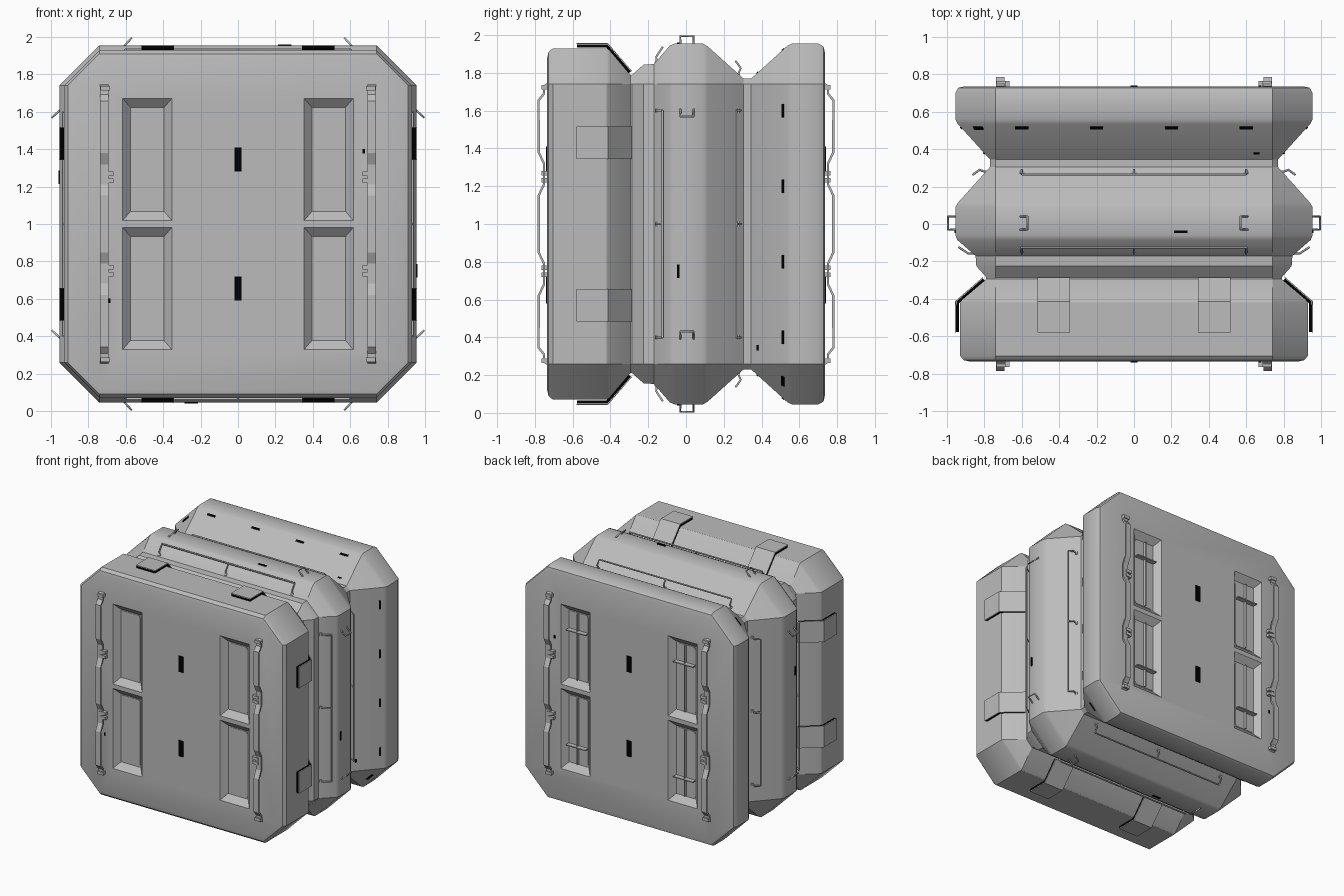
import bpy, bmesh
from math import sqrt, cos, sin, pi, radians
from mathutils import Vector

cube = bpy.data.objects.get("Cube")
if cube:
    bpy.data.objects.remove(cube)


def material(name, value):
    m = bpy.data.materials.new(name)
    m.use_nodes = True
    col = (value, value, value, 1)
    m.diffuse_color = col
    m.node_tree.nodes["Principled BSDF"].inputs["Base Color"].default_value = col
    return m


GREY = material("hull grey", 0.5)
BLACK = material("marking black", 0.0)


def add_mesh(name, verts, faces, mat=GREY):
    me = bpy.data.meshes.new(name)
    me.from_pydata([tuple(v) for v in verts], [], faces)
    bm = bmesh.new()
    bm.from_mesh(me)
    bmesh.ops.recalc_face_normals(bm, faces=bm.faces)
    bm.to_mesh(me)
    bm.free()
    me.materials.append(mat)
    ob = bpy.data.objects.new(name, me)
    bpy.context.collection.objects.link(ob)
    return ob


def spun(x, y, r, turn=0):
    """Point on the upper side, turned about the long axis in quarter turns."""
    a = turn * pi / 2
    return Vector((x * cos(a) + r * sin(a), y, 1 - x * sin(a) + r * cos(a)))


def ribbon(name, path, width, thick, mat=GREY):
    """Flat strip along a path, spread by the width vector."""
    n = len(path)
    verts = [p - width / 2 for p in path] + [p + width / 2 for p in path]
    ob = add_mesh(name, verts, [(i, i + 1, n + i + 1, n + i) for i in range(n - 1)], mat)
    mod = ob.modifiers.new("thickness", 'SOLIDIFY')
    mod.thickness = thick
    mod.offset = 0
    return ob


def side_ribbon(name, x, w, path, thick, mat, turn):
    width = spun(w, 0, 0, turn) - spun(0, 0, 0, turn)
    return ribbon(name, [spun(x, y, r, turn) for y, r in path], width, thick, mat)


def tube(name, paths, radius):
    cu = bpy.data.curves.new(name, 'CURVE')
    cu.dimensions = '3D'
    cu.bevel_depth = radius
    cu.bevel_resolution = 1
    cu.use_fill_caps = True
    for path in paths:
        sp = cu.splines.new('POLY')
        sp.points.add(len(path) - 1)
        for pt, p in zip(sp.points, path):
            pt.co = (*p, 1)
    cu.materials.append(GREY)
    ob = bpy.data.objects.new(name, cu)
    bpy.context.collection.objects.link(ob)
    return ob


# Hull: octagonal rings lofted from front to back
FLAT = 0.74
profile = [(-0.735, 0.88), (-0.728, 0.91), (-0.705, 0.93), (-0.42, 0.93), (-0.405, 0.92),
           (-0.295, 0.79), (-0.285, 0.79), (-0.225, 0.843), (-0.17, 0.847), (-0.085, 0.945),
           (-0.06, 0.955), (0.09, 0.955), (0.115, 0.94), (0.305, 0.77), (0.345, 0.77),
           (0.535, 0.942), (0.56, 0.955), (0.70, 0.955), (0.728, 0.94), (0.735, 0.91)]
verts, faces = [], []
for y, r in profile:
    for turn in range(4):
        verts += [spun(-FLAT, y, r, turn), spun(FLAT, y, r, turn)]
for i in range(len(profile) - 1):
    for j in range(8):
        k = (j + 1) % 8
        faces.append((i * 8 + j, i * 8 + k, i * 8 + 8 + k, i * 8 + 8 + j))
last = len(verts) - 8
faces += [tuple(range(8)), tuple(range(last, last + 8))]
hull = add_mesh("hull", verts, faces)

# Sloped window recesses cut into both end faces
WX, WZ, DEPTH = 0.485, 0.345, 0.045
cut_verts, cut_faces = [], []
for end in (-1, 1):
    for sx in (-1, 1):
        for sz in (-1, 1):
            b = len(cut_verts)
            for hw, hh, y in ((0.132, 0.322, 0.736), (0.09, 0.278, 0.735 - DEPTH)):
                grow = 1.03 if y > 0.735 else 1
                for cx, cz in ((-1, -1), (1, -1), (1, 1), (-1, 1)):
                    cut_verts.append((sx * WX + cx * hw * grow, end * (y + (grow - 1) * 0.1),
                                      1 + sz * WZ + cz * hh * grow))
            cut_faces += [(b, b + 1, b + 2, b + 3), (b + 4, b + 5, b + 6, b + 7)]
            cut_faces += [(b + i, b + (i + 1) % 4, b + 4 + (i + 1) % 4, b + 4 + i) for i in range(4)]
cutter = add_mesh("recess_cutter", cut_verts, cut_faces)
cutter.hide_render = True
cutter.hide_set(True)
mod = hull.modifiers.new("recesses", 'BOOLEAN')
mod.object = cutter
mod.solver = 'EXACT'
bpy.context.view_layer.objects.active = hull
hull.select_set(True)
bpy.ops.object.modifier_apply(modifier=mod.name)
bpy.ops.object.shade_smooth_by_angle(angle=radians(32))
bpy.data.objects.remove(cutter)


def pane(name, cx, y, cz, hw, hh, rad):
    """Rounded window plate."""
    pts = []
    for q, (sx, sz) in enumerate(((1, 1), (-1, 1), (-1, -1), (1, -1))):
        for s in range(4):
            a = (q + s / 3) * pi / 2
            pts.append((cx + sx * (hw - rad) + rad * cos(a), y, cz + sz * (hh - rad) + rad * sin(a)))
    ob = add_mesh(name, pts, [tuple(range(len(pts)))])
    ob.modifiers.new("thickness", 'SOLIDIFY').thickness = 0.008
    ob.modifiers["thickness"].offset = 0


# Parts on the two end faces
rail = [(0.735, 0.74), (0.75, 0.73), (0.752, 0.69), (0.78, 0.655), (0.78, 0.38), (0.752, 0.32),
        (0.752, 0.21), (0.78, 0.15)]
rail += [(y, -z) for y, z in reversed(rail)]
for end, label in ((-1, "front"), (1, "back")):
    floor_y = end * (0.735 - DEPTH)
    for sx in (-1, 1):
        ribbon(label + "_grab_rail", [Vector((sx * 0.715, end * y, 1 + z)) for y, z in rail],
               Vector((0.045, 0, 0)), 0.012)
        for x, z in ((0.71, 0.725), (0.69, 0.268), (0.69, 0.232)):
            for sz in (-1, 1):
                ribbon(label + "_rail_clip", [Vector((sx * x, end * 0.75, 1 + sz * z + d))
                                              for d in (-0.012, 0.012)], Vector((0.05, 0, 0)), 0.03)
        for sz in (-1, 1):
            pane(label + "_window", sx * WX, floor_y, 1 + sz * WZ, 0.086, 0.272, 0.02)
            if end > 0:
                # Crossed bars inside the rear windows
                ribbon("window_upright", [Vector((sx * WX, 0.70, 1 + sz * WZ + d)) for d in (-0.27, 0.27)],
                       Vector((0, 0.03, 0)), 0.008)
                ribbon("window_crossbar", [Vector((sx * WX + d, 0.712, 1 + sz * 0.47)) for d in (-0.088, 0.088)],
                       Vector((0, 0.04, 0)), 0.008)
    for z in (0.345, -0.345):
        ribbon(label + "_marking", [Vector((0, end * 0.737, 1 + z + d)) for d in (-0.065, 0.065)],
               Vector((0.04, 0, 0)), 0.006, BLACK)
    for x, z in ((0.672, 0.39), (-0.688, -0.41)):
        ribbon(label + "_small_mark", [Vector((x, end * 0.737, 1 + z + d)) for d in (-0.012, 0.012)],
               Vector((0.012, 0, 0)), 0.006, BLACK)

# Parts repeated on the four long sides
SLOPE = 0.172 / 0.19


def slope_path(y, half):
    r = 0.77 + (y - 0.345) * SLOPE + 0.002
    return [(y - half, r - half * SLOPE), (y + half, r + half * SLOPE)]


pad = [(-0.58, 0.955), (-0.415, 0.955), (-0.288, 0.808)]
under = [(-0.578, 0.943), (-0.419, 0.943), (-0.298, 0.803)]
hooks = ([(-0.155, 0.855), (-0.158, 0.885), (-0.125, 0.935)],
         [(0.275, 0.79), (0.29, 0.825), (0.265, 0.86)])
for turn in range(4):
    for x in (-0.43, 0.43):
        side_ribbon("latch_pad", x, 0.174, pad, 0.006, GREY, turn)
        side_ribbon("latch_pad_base", x, 0.17, under, 0.016, BLACK, turn)
    # Long handrails on hooked posts
    for hook in hooks:
        y, r = hook[-1]
        paths = [[spun(x, hy, hr, turn) for hy, hr in hook] for x in (-0.6, 0, 0.6)]
        paths.append([spun(-0.6, y, r, turn), spun(0.6, y, r, turn)])
        tube("handrail", paths, 0.006)
        for x in (-0.6, 0, 0.6):
            foot = hook[0]
            tube("handrail_foot", [[spun(x - 0.012, *foot, turn), spun(x + 0.012, *foot, turn)]], 0.012)
    # Leaning tether loops on the middle ridge
    for s in (-1, 1):
        tube("tether_loop", [[spun(s * x, y, r, turn) for x, y, r in
                              ((0.61, -0.03, 0.95), (0.57, -0.03, 0.994), (0.57, 0.04, 0.994),
                               (0.61, 0.04, 0.95))]], 0.006)
    # Black slots and marks
    for x in (-0.6, -0.2, 0.2, 0.6):
        side_ribbon("slot", x, 0.07, slope_path(0.513, 0.006), 0.006, BLACK, turn)
    side_ribbon("small_mark", 0.655, 0.03, slope_path(0.378, 0.004), 0.006, BLACK, turn)
    side_ribbon("ridge_mark", 0.25, 0.07, [(-0.048, 0.957), (-0.034, 0.957)], 0.008, BLACK, turn)
for turn in (1.5, 3.5):
    path = [(y, (FLAT + r) / sqrt(2)) for y, r in slope_path(0.513, 0.008)]
    side_ribbon("corner_slot", 0, 0.07, path, 0.006, BLACK, turn)
